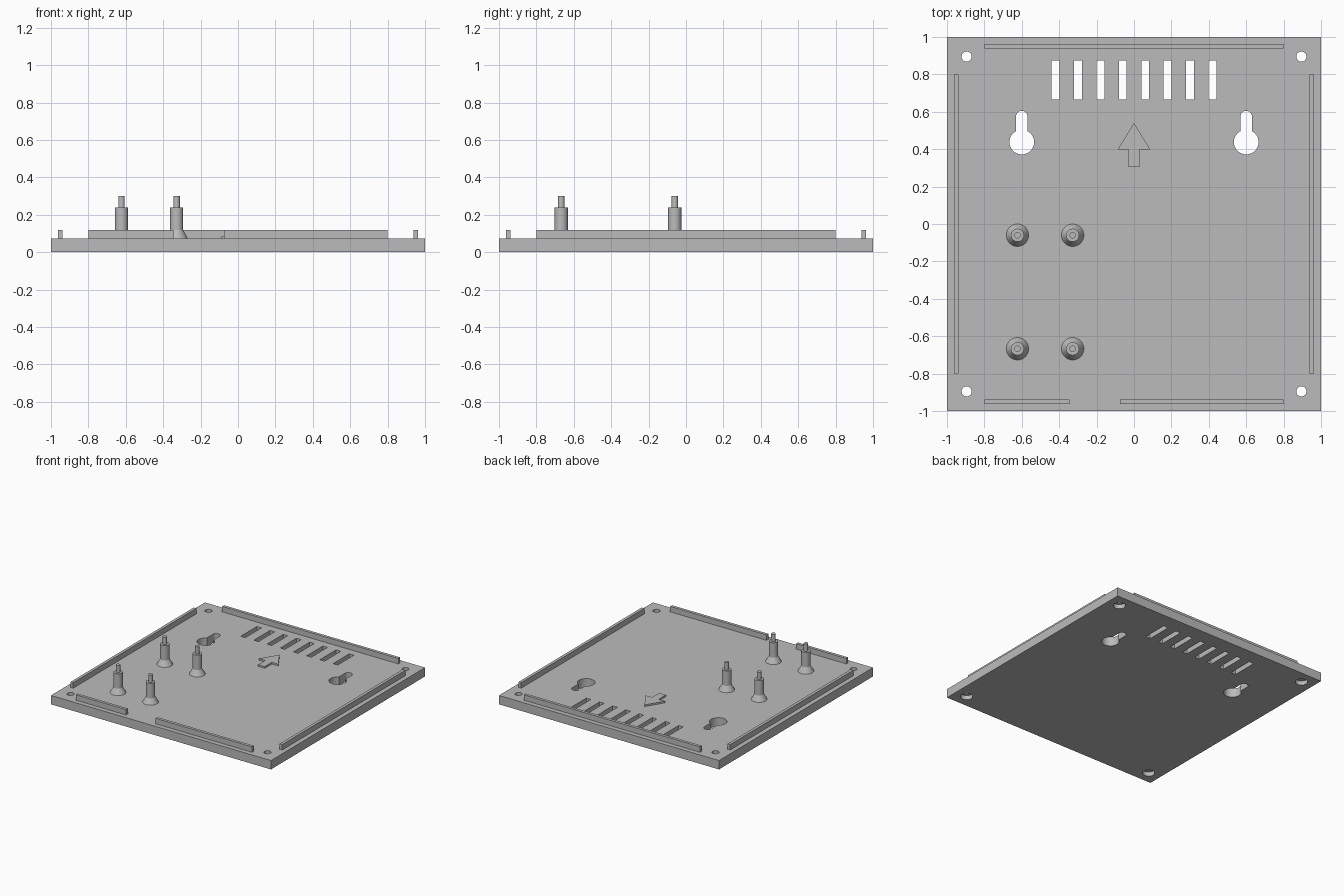
import bpy
import bmesh
from math import sin, cos, pi, asin, sqrt

cube = bpy.data.objects.get("Cube")
if cube:
    bpy.data.objects.remove(cube, do_unlink=True)

GREY = (0.5, 0.5, 0.5, 1)
grey = bpy.data.materials.new("plain_grey")
grey.use_nodes = True
grey.diffuse_color = GREY
grey.node_tree.nodes["Principled BSDF"].inputs["Base Color"].default_value = GREY

TOP = 0.073  # upper surface of the plate


def finish(name, bm):
    bmesh.ops.recalc_face_normals(bm, faces=bm.faces)
    mesh = bpy.data.meshes.new(name)
    bm.to_mesh(mesh)
    bm.free()
    mesh.materials.append(grey)
    obj = bpy.data.objects.new(name, mesh)
    bpy.context.collection.objects.link(obj)
    return obj


def prism(name, outline, z0, z1):
    """Extrude a flat outline from z0 up to z1."""
    bm = bmesh.new()
    face = bm.faces.new([bm.verts.new((x, y, z0)) for x, y in outline])
    new = bmesh.ops.extrude_face_region(bm, geom=[face])["geom"]
    verts = [v for v in new if isinstance(v, bmesh.types.BMVert)]
    bmesh.ops.translate(bm, verts=verts, vec=(0, 0, z1 - z0))
    return finish(name, bm)


def box(name, x0, x1, y0, y1, z0, z1):
    return prism(name, [(x0, y0), (x1, y0), (x1, y1), (x0, y1)], z0, z1)


def turned(name, profile, x, y, sides=32):
    """Revolve (radius, z) steps around a vertical axis, capped at both ends."""
    bm = bmesh.new()
    rings = [[bm.verts.new((x + r * cos(2 * pi * i / sides),
                            y + r * sin(2 * pi * i / sides), z))
              for i in range(sides)] for r, z in profile]
    for a, b in zip(rings, rings[1:]):
        for i in range(sides):
            j = (i + 1) % sides
            bm.faces.new((a[i], a[j], b[j], b[i]))
    bm.faces.new(rings[0])
    bm.faces.new(rings[-1])
    return finish(name, bm)


def arc(cx, cy, r, start, end, steps):
    return [(cx + r * cos(start + (end - start) * i / steps),
             cy + r * sin(start + (end - start) * i / steps))
            for i in range(steps + 1)]


def smooth(obj):
    bpy.ops.object.select_all(action="DESELECT")
    obj.select_set(True)
    bpy.context.view_layer.objects.active = obj
    bpy.ops.object.shade_smooth_by_angle(angle=pi / 7)


# Base plate
plate = box("base_plate", -1, 1, -1, 1, 0, TOP)
cutters = []

# Ventilation slots
for i in range(8):
    x = -0.42 + 0.12 * i
    cutters.append(box("vent_cutter", x - 0.021, x + 0.021, 0.665, 0.875, -0.1, 0.2))

# Keyhole hangers: round opening with a narrow round-ended neck
R, NECK = 0.066, 0.031
a = asin(NECK / R)
for x in (-0.6, 0.6):
    outline = (arc(x, 0.438, R, pi / 2 + a, 5 * pi / 2 - a, 36)
               + arc(x, 0.574, NECK, 0, pi, 14))
    cutters.append(prism("keyhole_cutter", outline, -0.1, 0.2))

# Corner screw holes, counterbored from below
for x in (-0.895, 0.895):
    for y in (-0.895, 0.895):
        cutters.append(turned("screw_cutter", [(0.046, -0.1), (0.046, 0.036),
                                               (0.027, 0.036), (0.027, 0.2)], x, y))

# Cut all openings, then discard the cutters
for cutter in cutters:
    cutter.hide_render = True
    mod = plate.modifiers.new("opening", "BOOLEAN")
    mod.operation = "DIFFERENCE"
    mod.solver = "EXACT"
    mod.object = cutter
bpy.context.view_layer.objects.active = plate
for mod in list(plate.modifiers):
    bpy.ops.object.modifier_apply(modifier=mod.name)
for cutter in cutters:
    bpy.data.objects.remove(cutter, do_unlink=True)
smooth(plate)

# Locating lips along the edges, with a gap in the front one
IN, OUT, END, LIP = 0.938, 0.962, 0.8, 0.118
box("back_lip", -END, END, IN, OUT, TOP, LIP)
box("left_lip", IN, OUT, -END, END, TOP, LIP)
box("right_lip", -OUT, -IN, -END, END, TOP, LIP)
box("front_lip_short", -END, -0.345, -OUT, -IN, TOP, LIP)
box("front_lip_long", -0.075, END, -OUT, -IN, TOP, LIP)

# Raised direction arrow
prism("arrow", [(-0.03, 0.305), (0.03, 0.305), (0.03, 0.397), (0.088, 0.397),
                (0, 0.54), (-0.088, 0.397), (-0.03, 0.397)], TOP, 0.087)

# Circuit board posts with flared foot and locating pin
for x in (-0.623, -0.328):
    for y in (-0.06, -0.667):
        smooth(turned("standoff_post", [(0.06, TOP), (0.035, 0.118), (0.035, 0.24),
                                        (0.017, 0.24), (0.017, 0.3)], x, y))
